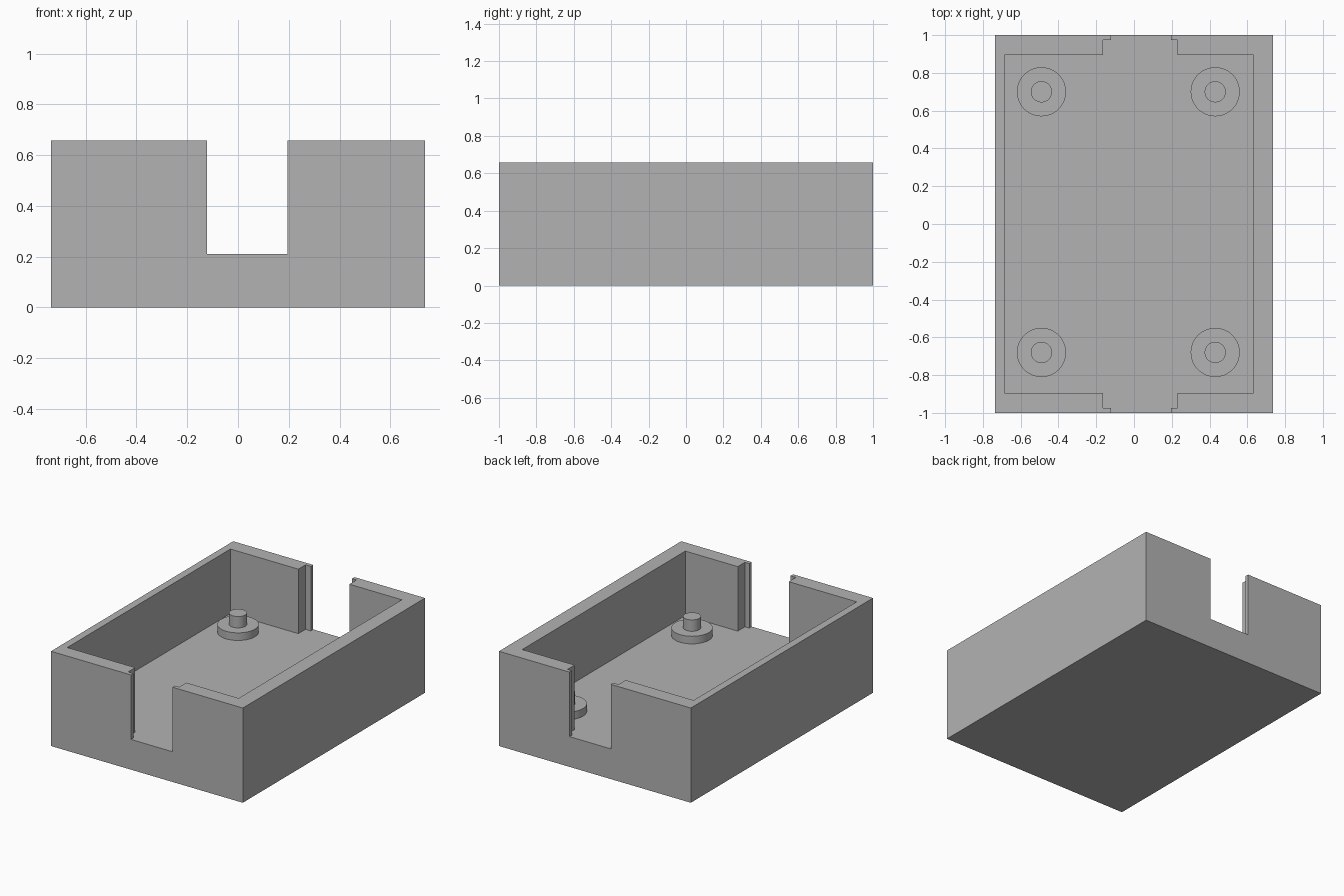
import bpy, bmesh, math

if "Cube" in bpy.data.objects:
    bpy.data.objects.remove(bpy.data.objects["Cube"], do_unlink=True)

HALF_X, HALF_Y, HEIGHT, FLOOR = 0.737, 1.0, 0.658, 0.21

grey = bpy.data.materials.new("plain_grey")
grey.use_nodes = True
colour = (0.45, 0.45, 0.45, 1)
grey.diffuse_color = colour
grey.node_tree.nodes["Principled BSDF"].inputs["Base Color"].default_value = colour


def add_object(name, bm):
    bmesh.ops.recalc_face_normals(bm, faces=bm.faces)
    mesh = bpy.data.meshes.new(name)
    bm.to_mesh(mesh)
    bm.free()
    mesh.materials.append(grey)
    obj = bpy.data.objects.new(name, mesh)
    bpy.context.collection.objects.link(obj)
    return obj


def prism(name, outline, z0, z1):
    """Extrude a plan outline between two heights."""
    bm = bmesh.new()
    face = bm.faces.new([bm.verts.new((x, y, z0)) for x, y in outline])
    ext = bmesh.ops.extrude_face_region(bm, geom=[face])["geom"]
    verts = [g for g in ext if isinstance(g, bmesh.types.BMVert)]
    bmesh.ops.translate(bm, verts=verts, vec=(0, 0, z1 - z0))
    return add_object(name, bm)


def lathe(name, profile, x, y, steps=48):
    """Revolve an (r, z) profile about a vertical axis."""
    bm = bmesh.new()
    verts = [bm.verts.new((r, 0, z)) for r, z in profile]
    edges = [bm.edges.new(pair) for pair in zip(verts, verts[1:])]
    bmesh.ops.spin(bm, geom=verts + edges, cent=(0, 0, 0), axis=(0, 0, 1),
                   angle=2 * math.pi, steps=steps)
    bmesh.ops.remove_doubles(bm, verts=bm.verts, dist=0.0005)
    bmesh.ops.translate(bm, verts=bm.verts, vec=(x, y, 0))
    return add_object(name, bm)


def select_only(obj):
    bpy.ops.object.select_all(action="DESELECT")
    obj.select_set(True)
    bpy.context.view_layer.objects.active = obj


# Solid block for the tray
tray = prism("tray", [(-HALF_X, -HALF_Y), (HALF_X, -HALF_Y),
                      (HALF_X, HALF_Y), (-HALF_X, HALF_Y)], 0, HEIGHT)

# Cavity plan: pocket, stepped groove and end slots, mirrored front to back
right_half = [(0.632, 0.895), (0.229, 0.895), (0.229, 0.973), (0.195, 0.973), (0.195, 1.2)]
left_half = [(-0.122, 1.2), (-0.122, 0.973), (-0.163, 0.973), (-0.163, 0.895), (-0.685, 0.895)]
back = right_half + left_half
cavity = prism("cavity_cutter", back + [(x, -y) for x, y in reversed(back)],
               FLOOR, HEIGHT + 0.2)
cavity.hide_render = True

cut = tray.modifiers.new("cavity", "BOOLEAN")
cut.operation, cut.solver, cut.object = "DIFFERENCE", "EXACT", cavity
select_only(tray)
bpy.ops.object.modifier_apply(modifier=cut.name)
bpy.data.objects.remove(cavity, do_unlink=True)

# Four mounting posts: a wide collar with a locating pin
collar_top, pin_top = FLOOR + 0.053, FLOOR + 0.132
profile = [(0.13, FLOOR), (0.13, collar_top), (0.056, collar_top),
           (0.056, pin_top), (0, pin_top)]
for side, x in (("right", -0.49), ("left", 0.43)):
    for end, y in (("front", -0.68), ("back", 0.70)):
        post = lathe(f"{end}_{side}_post", profile, x, y)
        select_only(post)
        bpy.ops.object.shade_smooth_by_angle(angle=math.radians(30))
